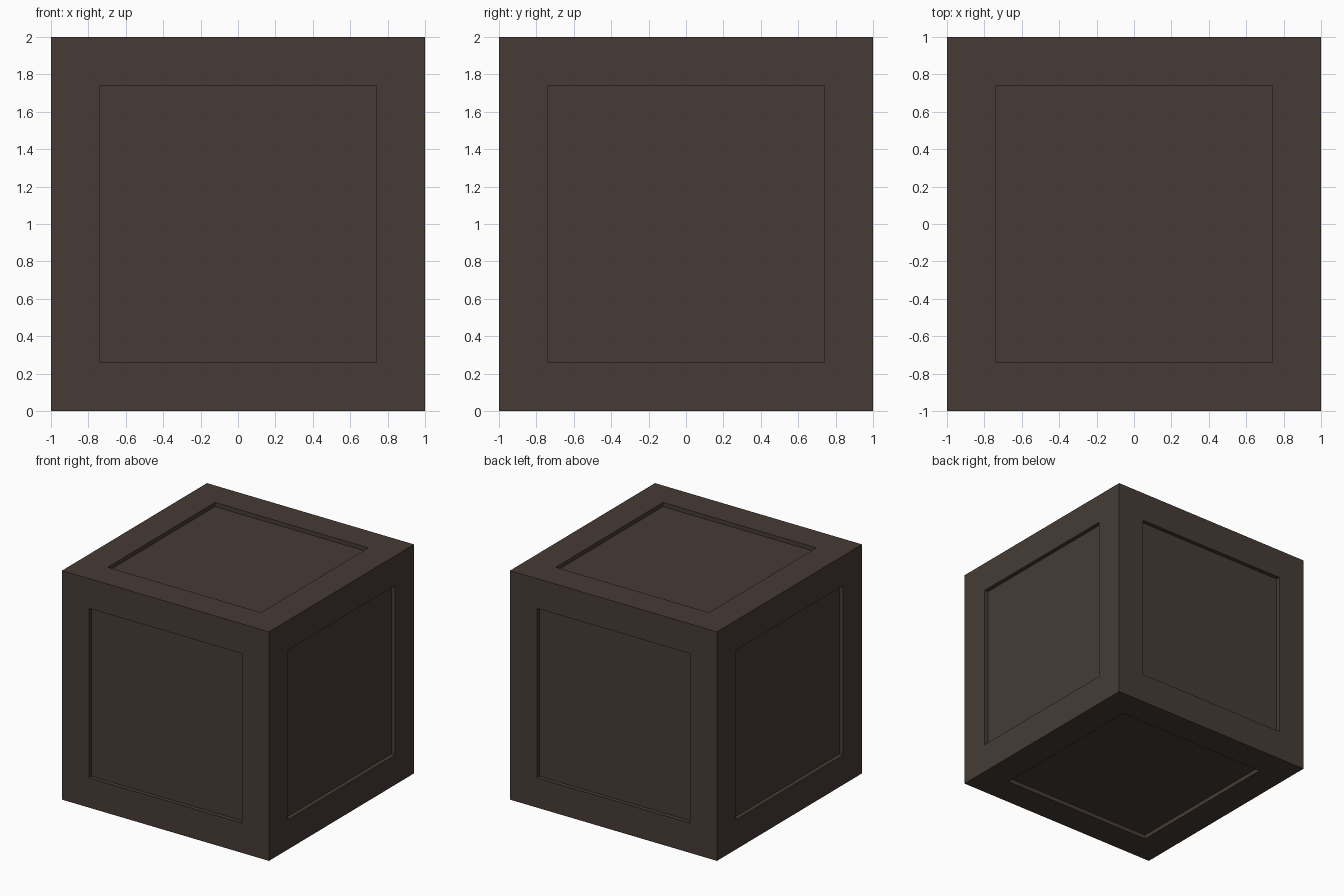
import bpy, bmesh
from mathutils import Matrix

if "Cube" in bpy.data.objects:
    bpy.data.objects.remove(bpy.data.objects["Cube"])

# Dark brown wood, used for the whole crate
wood = bpy.data.materials.new("dark_brown_wood")
wood.diffuse_color = (0.061, 0.044, 0.036, 1.0)
wood.use_nodes = True
wood.node_tree.nodes["Principled BSDF"].inputs["Base Color"].default_value = wood.diffuse_color

BORDER = 0.26   # frame width around each panel
DEPTH = 0.036   # how far each panel is sunk

# Crate: cube with a sunken square panel on all six sides
bm = bmesh.new()
bmesh.ops.create_cube(bm, size=2.0, matrix=Matrix.Translation((0, 0, 1)))
panels = list(bm.faces)
bmesh.ops.inset_individual(bm, faces=panels, thickness=BORDER, use_even_offset=True)

# Push the panels straight in, leaving square walls
for panel in panels:
    normal = panel.normal.copy()
    bmesh.ops.inset_individual(bm, faces=[panel], thickness=0.0)
    bmesh.ops.translate(bm, verts=panel.verts, vec=-normal * DEPTH)

bm.normal_update()
mesh = bpy.data.meshes.new("crate")
bm.to_mesh(mesh)
bm.free()
mesh.materials.append(wood)
crate = bpy.data.objects.new("crate", mesh)
bpy.context.collection.objects.link(crate)
